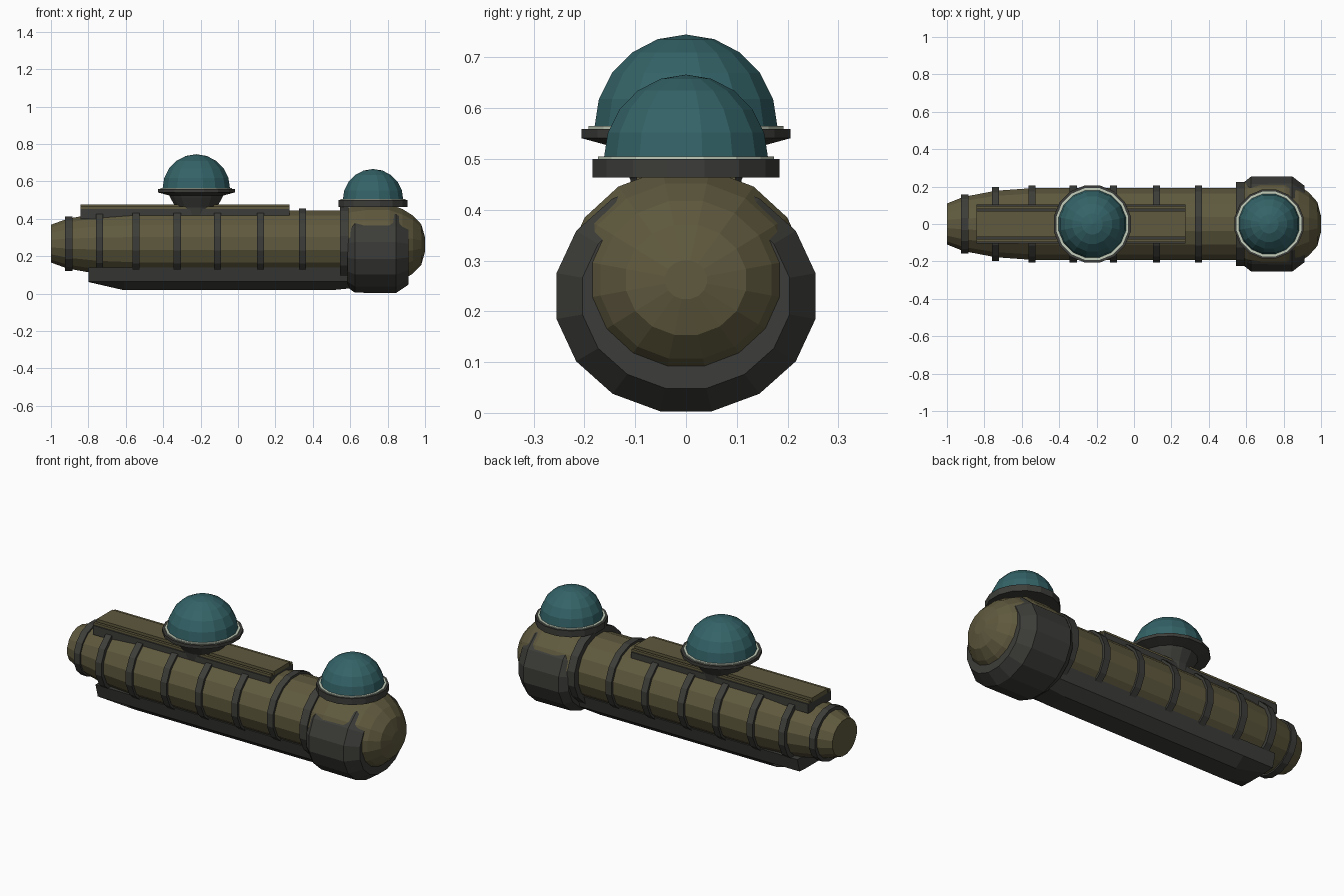
import bpy, bmesh, math

if "Cube" in bpy.data.objects:
    bpy.data.objects.remove(bpy.data.objects["Cube"])

def material(name, rgb):
    m = bpy.data.materials.new(name)
    m.diffuse_color = (*rgb, 1)
    m.use_nodes = True
    m.node_tree.nodes["Principled BSDF"].inputs["Base Color"].default_value = m.diffuse_color
    return m

OLIVE = material("olive", (0.115, 0.10, 0.048))
DARK = material("dark grey", (0.046, 0.046, 0.041))
TEAL = material("teal glass", (0.034, 0.125, 0.137))
PALE = material("pale trim", (0.55, 0.62, 0.50))

def finish(name, bm, mat):
    bmesh.ops.recalc_face_normals(bm, faces=bm.faces)
    me = bpy.data.meshes.new(name)
    bm.to_mesh(me)
    bm.free()
    me.materials.append(mat)
    ob = bpy.data.objects.new(name, me)
    bpy.context.collection.objects.link(ob)
    return ob

def loft(name, rings, mat):
    """Skin a list of equal-length point loops and cap both ends."""
    bm = bmesh.new()
    loops = [[bm.verts.new(p) for p in r] for r in rings]
    n = len(loops[0])
    for a, b in zip(loops, loops[1:]):
        for i in range(n):
            j = (i + 1) % n
            bm.faces.new((a[i], a[j], b[j], b[i]))
    bm.faces.new(loops[0])
    bm.faces.new(loops[-1])
    return finish(name, bm, mat)

def angles(n=16):
    return [2 * math.pi * (i + 0.5) / n for i in range(n)]

def hull_x(name, profile, mat, cz=0.267, squash=0.92):
    """Sixteen-sided tube along x from (x, radius) pairs."""
    return loft(name, [[(x, r * math.cos(a), cz + squash * r * math.sin(a))
                        for a in angles()] for x, r in profile], mat)

def turned_z(name, cx, profile, mat, n=16):
    """Turned part about a vertical axis from (z, radius) pairs."""
    return loft(name, [[(cx + r * math.cos(a), r * math.sin(a), z)
                        for a in angles(n)] for z, r in profile], mat)

def box(name, x, y, z, mat):
    return loft(name, [[(x[0], y[0], h), (x[1], y[0], h),
                        (x[1], y[1], h), (x[0], y[1], h)] for h in z], mat)

# Main hull with tapered tail
hull_x("hull", [(-1, 0.112), (-0.91, 0.148), (-0.74, 0.181),
                (-0.55, 0.195), (0.6, 0.195)], OLIVE)

# Hull bands
for i, (x, r) in enumerate([(-0.905, 0.162), (-0.74, 0.203), (-0.545, 0.209), (-0.325, 0.209),
                            (-0.11, 0.209), (0.12, 0.209), (0.345, 0.209)]):
    hull_x(f"hull_band_{i + 1}", [(x - 0.019, r), (x + 0.019, r)], DARK)
hull_x("neck_band", [(0.545, 0.228), (0.592, 0.228)], DARK)

# Rounded nose
hull_x("nose", [(0.56, 0.205), (0.61, 0.228), (0.68, 0.24), (0.81, 0.24), (0.88, 0.21),
                (0.935, 0.172), (0.98, 0.12), (1.0, 0.042)], OLIVE, cz=0.262)

# Guard wrapped under the nose
hull_x("nose_guard", [(0.585, 0.225), (0.625, 0.258), (0.845, 0.26), (0.912, 0.208)],
       DARK, cz=0.23, squash=0.89)

# Keel
def keel_loop(x, lift):
    return [(x, y, z) for y, z in [(-0.14, 0.14), (-0.12, max(0.065, lift)), (-0.06, lift),
                                   (0.06, lift), (0.12, max(0.065, lift)), (0.14, 0.14)]]
loft("keel", [keel_loop(-0.8, 0.062), keel_loop(-0.61, 0.018),
              keel_loop(0.5, 0.018), keel_loop(0.62, 0.03)], DARK)

# Top deck with side rails
DECK = (-0.842, 0.275)
box("deck_base", DECK, (-0.103, 0.103), (0.40, 0.452), DARK)
box("deck_plate", DECK, (-0.07, 0.07), (0.45, 0.475), OLIVE)
for side, s in (("left", 1), ("right", -1)):
    box(f"deck_rail_{side}", DECK, sorted((s * 0.081, s * 0.097)), (0.45, 0.466), OLIVE)

# Glass domes
def dome(name, cx, z, r):
    steps = [math.radians(18 * i) for i in range(5)] + [math.radians(89.5)]
    turned_z(name, cx, [(z + r * math.sin(t), r * math.cos(t)) for t in steps], TEAL)

# Middle turret
CX = -0.223
turned_z("turret_pedestal", CX, [(0.42, 0.105), (0.46, 0.112), (0.51, 0.14), (0.53, 0.15)], DARK)
turned_z("turret_collar", CX, [(0.525, 0.15), (0.541, 0.21), (0.559, 0.21)], DARK)
turned_z("turret_trim", CX, [(0.555, 0.196), (0.565, 0.196)], PALE)
dome("turret_dome", CX, 0.561, 0.184)

# Nose turret
CX = 0.722
turned_z("nose_collar", CX, [(0.464, 0.188), (0.5, 0.188)], DARK)
turned_z("nose_trim", CX, [(0.495, 0.177), (0.505, 0.177)], PALE)
dome("nose_dome", CX, 0.501, 0.165)
